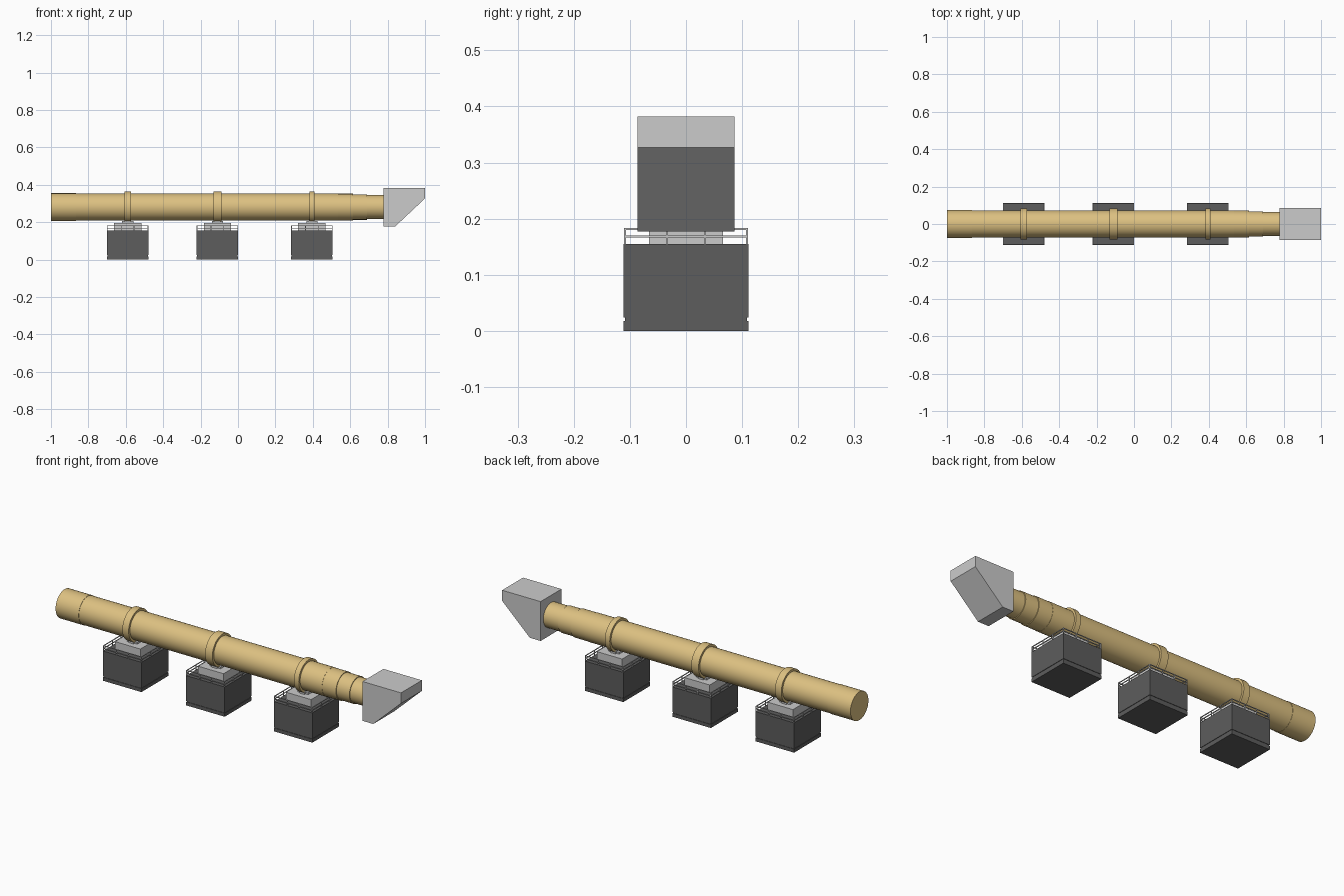
import bpy, bmesh, math
from mathutils import Matrix

if "Cube" in bpy.data.objects:
    bpy.data.objects.remove(bpy.data.objects["Cube"])


def material(name, colour):
    m = bpy.data.materials.new(name)
    m.diffuse_color = (*colour, 1)
    m.use_nodes = True
    m.node_tree.nodes["Principled BSDF"].inputs["Base Color"].default_value = m.diffuse_color
    return m


GOLD = material("tan_paint", (0.72, 0.53, 0.22))
DARK = material("dark_concrete", (0.11, 0.11, 0.11))
AXIS_Z = 0.281


def finish(name, bm, mat=None, smooth=False):
    bmesh.ops.recalc_face_normals(bm, faces=bm.faces)
    me = bpy.data.meshes.new(name)
    bm.to_mesh(me)
    bm.free()
    ob = bpy.data.objects.new(name, me)
    bpy.context.collection.objects.link(ob)
    if mat:
        me.materials.append(mat)
    if smooth:
        bpy.ops.object.select_all(action='DESELECT')
        ob.select_set(True)
        bpy.context.view_layer.objects.active = ob
        bpy.ops.object.shade_smooth_by_angle(angle=math.radians(30))
    return ob


def add_box(bm, x0, x1, y0, y1, z0, z1):
    mat = Matrix.Translation(((x0 + x1) / 2, (y0 + y1) / 2, (z0 + z1) / 2))
    mat = mat @ Matrix.Diagonal((x1 - x0, y1 - y0, z1 - z0, 1))
    bmesh.ops.create_cube(bm, size=1, matrix=mat)


def lathe(name, profile, mat, sides=48, closed=False):
    """Revolve (x, radius) points around the tunnel axis."""
    bm = bmesh.new()
    rings = []
    for x, r in profile:
        rings.append([bm.verts.new((x, r * math.cos(2 * math.pi * i / sides),
                                    AXIS_Z + r * math.sin(2 * math.pi * i / sides)))
                      for i in range(sides)])
    pairs = list(zip(rings, rings[1:] + rings[:1]))
    for a, b in pairs if closed else pairs[:-1]:
        for i in range(sides):
            j = (i + 1) % sides
            bm.faces.new((a[i], a[j], b[j], b[i]))
    if not closed:
        bm.faces.new(rings[0])
        bm.faces.new(rings[-1])
    return finish(name, bm, mat, True)


# Main tube with a joint groove and telescoping sections
lathe("bridge_tube", [
    (-1.0, 0.074), (-0.867, 0.074), (-0.867, 0.0725), (0.535, 0.0725),
    (0.535, 0.0715), (0.615, 0.0715), (0.615, 0.068), (0.69, 0.068),
    (0.69, 0.064), (0.79, 0.064)], GOLD)

# Wedge-shaped end cabin, extruded across y
bm = bmesh.new()
outline = [(0.778, 0.177), (0.778, 0.382), (1.0, 0.382), (1.0, 0.327), (0.84, 0.177)]
face = bm.faces.new([bm.verts.new((x, -0.086, z)) for x, z in outline])
ext = bmesh.ops.extrude_face_region(bm, geom=[face])
bmesh.ops.translate(bm, vec=(0, 0.172, 0),
                    verts=[v for v in ext["geom"] if isinstance(v, bmesh.types.BMVert)])
finish("end_cabin", bm)

# Three collars, each with a support pier
for n, (cx, half) in enumerate([(-0.59, 0.018), (-0.11, 0.021), (0.395, 0.014)], 1):
    lathe(f"collar_{n}", [(cx - half, 0.07), (cx - half, 0.084),
                          (cx + half, 0.084), (cx + half, 0.07)], GOLD, closed=True)

    # Concrete pier with a narrow groove above its foot
    bm = bmesh.new()
    h = 0.11
    for d, z0, z1 in [(0.111, 0, 0.018), (0.1085, 0.018, 0.024), (0.111, 0.024, 0.155)]:
        add_box(bm, cx - d, cx + d, -d, d, z0, z1)
    finish(f"pier_{n}", bm, DARK)

    # Plinth, bearing plate and saddle blocks under the tube
    bm = bmesh.new()
    add_box(bm, cx - 0.073, cx + 0.073, -0.066, 0.066, 0.155, 0.197)
    finish(f"plinth_{n}", bm)
    bm = bmesh.new()
    add_box(bm, cx - 0.03, cx + 0.03, -0.03, 0.03, 0.197, 0.207)
    for s in (-1, 1):
        add_box(bm, cx - 0.015, cx + 0.015, s * 0.03 - 0.008, s * 0.03 + 0.008, 0.197, 0.215)
    finish(f"saddle_{n}", bm)

    # Guard rail: two bars on each side, posts every third
    bm = bmesh.new()
    e, t = 0.109, 0.0018
    for s in (-e, e):
        for z in (0.168, 0.182):
            add_box(bm, cx - e, cx + e, s - t, s + t, z - t, z + t)
            add_box(bm, cx + s - t, cx + s + t, -e, e, z - t, z + t)
        for p in (-e, -0.034, 0.034, e):
            add_box(bm, cx + p - t, cx + p + t, s - t, s + t, 0.155, 0.1835)
            if abs(p) < e:
                add_box(bm, cx + s - t, cx + s + t, p - t, p + t, 0.155, 0.1835)
    finish(f"guard_rail_{n}", bm)
